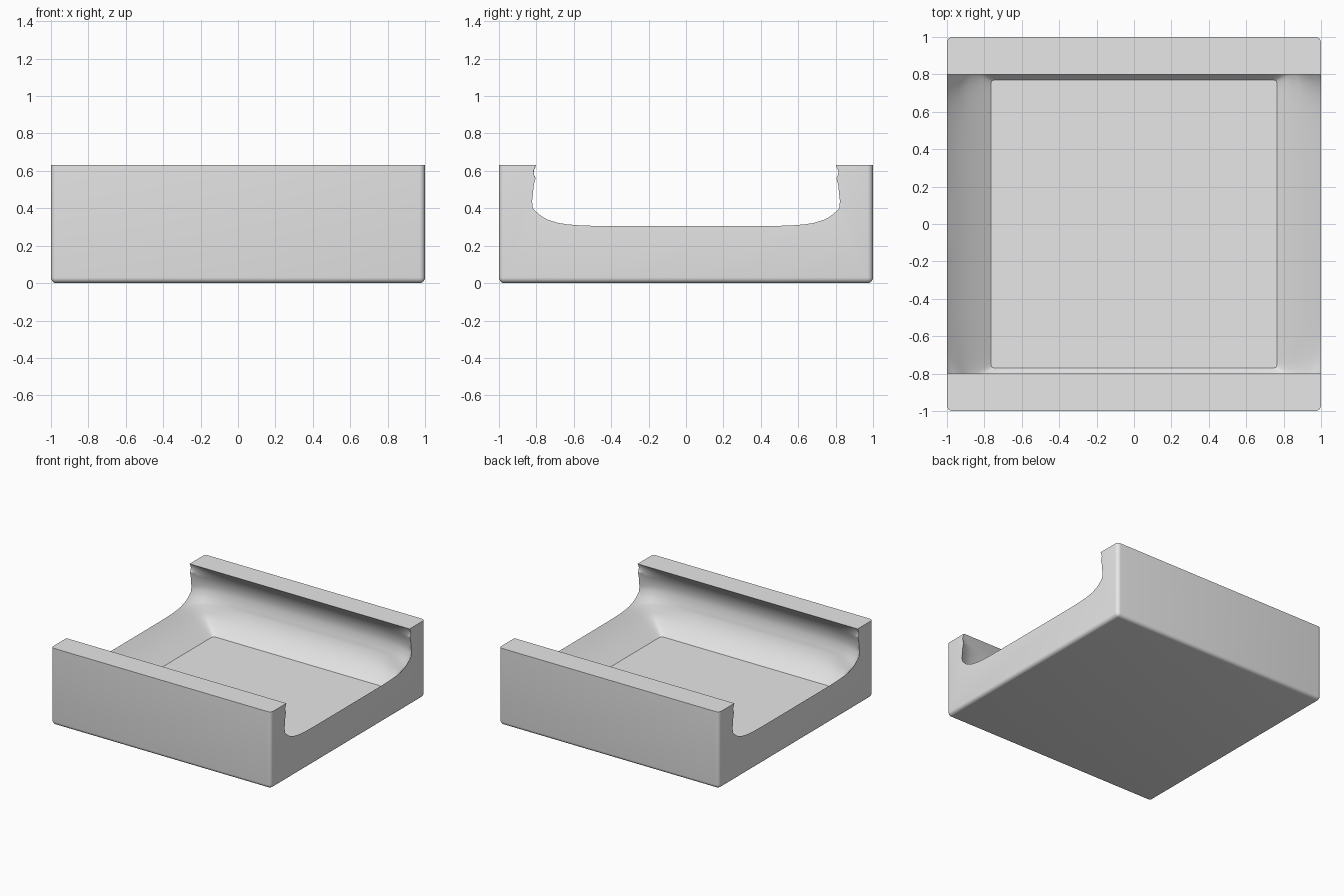
import bpy, bmesh, math

if "Cube" in bpy.data.objects:
    bpy.data.objects.remove(bpy.data.objects["Cube"])

HEIGHT = 0.632
FLOOR = 0.11

grey = bpy.data.materials.new("plain grey")
grey.diffuse_color = (0.8, 0.8, 0.8, 1)
grey.use_nodes = True
grey.node_tree.nodes["Principled BSDF"].inputs["Base Color"].default_value = grey.diffuse_color


def make_object(name, bm):
    bmesh.ops.recalc_face_normals(bm, faces=bm.faces)
    mesh = bpy.data.meshes.new(name)
    bm.to_mesh(mesh)
    bm.free()
    mesh.materials.append(grey)
    obj = bpy.data.objects.new(name, mesh)
    bpy.context.collection.objects.link(obj)
    return obj


# Block, rounded on the upright and bottom edges only
bm = bmesh.new()
bmesh.ops.create_cube(bm, size=1)
for v in bm.verts:
    v.co = (v.co.x * 2, v.co.y * 2, (v.co.z + 0.5) * HEIGHT)
edges = [e for e in bm.edges if min(v.co.z for v in e.verts) < 0.01]
bmesh.ops.bevel(bm, geom=edges, offset=0.03, segments=5, profile=0.5,
                affect='EDGES')
tray = make_object("tray", bm)

# Bulging hollow: height, half width, half depth, corner squareness
levels = [
    (FLOOR, 0.765, 0.77, 100),
    (0.15, 0.82, 0.805, 40),
    (0.20, 0.885, 0.845, 20),
    (0.25, 0.943, 0.875, 12),
    (0.305, 1.0, 0.90, 8),
    (0.32, 1.013, 0.903, 8),
    (0.35, 1.035, 0.91, 8),
    (0.40, 1.065, 0.92, 8),
    (0.44, 1.07, 0.918, 8),
    (0.48, 1.072, 0.91, 8),
    (0.52, 1.085, 0.893, 8),
    (0.56, 1.1, 0.87, 8),
    (0.59, 1.1, 0.842, 12),
    (HEIGHT, 1.1, 0.80, 90),
    (0.8, 1.1, 0.80, 90),
]
SIDE = 32
square = []
for i in range(SIDE):
    t = math.sin((i / SIDE - 0.5) * math.pi)
    square.append((t, -1))
square += [(1, u) for u, _ in square[:SIDE]]
square += [(-u, -v) for u, v in square]

bm = bmesh.new()
rings = []
for z, half_x, half_y, n in levels:
    ring = []
    for u, v in square:
        k = (abs(u) ** n + abs(v) ** n) ** (-1 / n)
        ring.append(bm.verts.new((u * k * half_x, v * k * half_y, z)))
    rings.append(ring)
count = len(square)
for low, high in zip(rings, rings[1:]):
    for i in range(count):
        j = (i + 1) % count
        bm.faces.new((low[i], low[j], high[j], high[i]))
bm.faces.new(rings[0])
bm.faces.new(rings[-1])
hollow = make_object("hollow_cutter", bm)
hollow.hide_render = True

# Cut the hollow out of the block
cut = tray.modifiers.new("hollow", 'BOOLEAN')
cut.operation = 'DIFFERENCE'
cut.solver = 'EXACT'
cut.object = hollow
bpy.context.view_layer.objects.active = tray
tray.select_set(True)
bpy.ops.object.modifier_apply(modifier=cut.name)
bpy.data.objects.remove(hollow)
bpy.ops.object.shade_smooth_by_angle(angle=math.radians(30))
